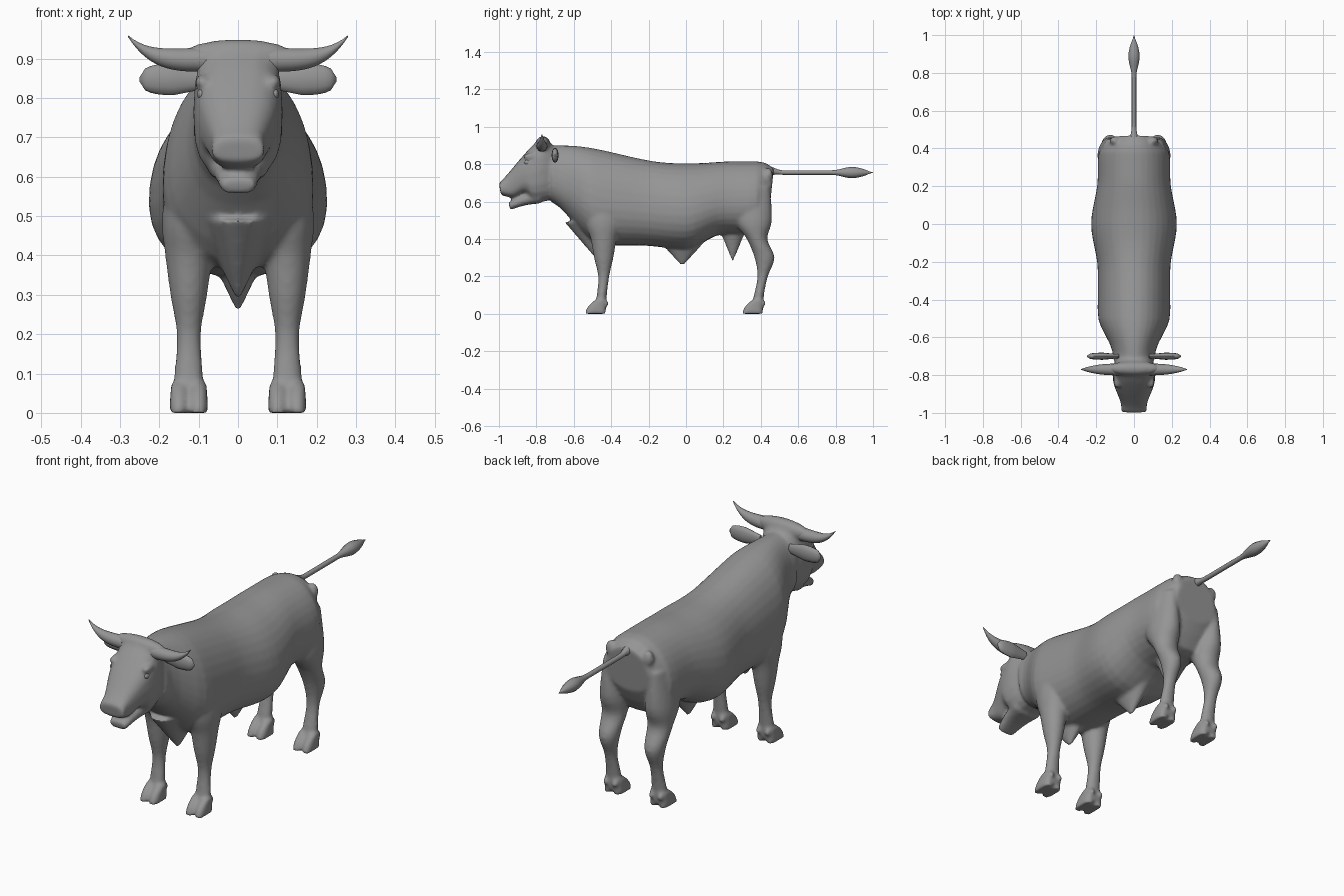
import bpy
import bmesh
from math import sin, cos, pi, copysign
from mathutils import Vector, Matrix

if "Cube" in bpy.data.objects:
    bpy.data.objects.remove(bpy.data.objects["Cube"])

shade = .3
grey = bpy.data.materials.new("hide grey")
grey.use_nodes = True
grey.diffuse_color = (shade, shade, shade, 1)
grey.node_tree.nodes["Principled BSDF"].inputs["Base Color"].default_value = grey.diffuse_color


def ramp(value, start, end):
    """Eased step from zero at start to one at end."""
    t = min(max((value - start) / (end - start), 0), 1)
    return t * t * (3 - 2 * t)


def sample(rule, count):
    """Stations from a rule of t, where t runs from zero to one."""
    return [rule(i / count) for i in range(count + 1)]


def spline(stations, steps=4):
    """Smooth curve through a few stations."""
    knots = [Vector(station) for station in stations]
    knots = [knots[0]] + knots + [knots[-1]]
    result = []
    for a, b, c, d in zip(knots, knots[1:], knots[2:], knots[3:]):
        for i in range(steps):
            t = i / steps
            result.append(b + (c - a) * (t / 2) + (a * 2 - b * 5 + c * 4 - d) * (t * t / 2)
                          + (b * 3 - a - c * 3 + d) * (t ** 3 / 2))
    return result + [knots[-1]]


def loft(bm, stations, center=0, power=1, sides=20, across="x", taper=0):
    """Skin oval rings; a station is (u, v) of one edge, (u, v) of the other, half width."""
    rings = []
    for u_top, v_top, u_low, v_low, width in stations:
        ring = []
        for i in range(sides):
            angle = 2 * pi * i / sides
            side, height = (copysign(abs(f) ** power, f) for f in (cos(angle), sin(angle)))
            blend = (height + 1) / 2
            w = center + width * side * (1 - taper * height)
            u = u_low + (u_top - u_low) * blend
            v = v_low + (v_top - v_low) * blend
            ring.append(bm.verts.new((w, u, v) if across == "x" else (u, w, v)))
        rings.append(ring)
    faces = [bm.faces.new(rings[0]), bm.faces.new(rings[-1])]
    for ring, following in zip(rings, rings[1:]):
        for i in range(sides):
            j = (i + 1) % sides
            faces.append(bm.faces.new((ring[i], ring[j], following[j], following[i])))
    bmesh.ops.recalc_face_normals(bm, faces=faces)


def placed(place, size):
    return Matrix.Translation(place) @ Matrix.Diagonal((*size, 1))


def ball(bm, place, size):
    bmesh.ops.create_uvsphere(bm, u_segments=14, v_segments=8, radius=1, matrix=placed(place, size))


def hanging_cone(bm, place, size):
    bmesh.ops.create_cone(bm, cap_ends=True, segments=16, radius1=.05, radius2=1, depth=2,
                          matrix=placed(place, size))


def finish(bm, name, angle=1):
    mesh = bpy.data.meshes.new(name)
    bm.to_mesh(mesh)
    bm.free()
    mesh.materials.append(grey)
    obj = bpy.data.objects.new(name, mesh)
    bpy.context.collection.objects.link(obj)
    bpy.ops.object.select_all(action="DESELECT")
    obj.select_set(True)
    bpy.context.view_layer.objects.active = obj
    bpy.ops.object.shade_smooth_by_angle(angle=angle)
    return obj


# Trunk and neck: humped back, deep ribs, narrow flank, rounded rump
def trunk(t):
    y = -.72 + 1.185 * t
    top = .805 + .095 * ramp(y, -.05, -.65) + .01 * ramp(y, .05, .25) - .04 * ramp(y, .4, .48)
    low = (.365 + .24 * ramp(y, -.45, -.75) - .02 * ramp(y, -.25, 0) + .08 * ramp(y, 0, .2)
           + .14 * ramp(y, .36, .48))
    width = (.19 + .035 * ramp(abs(y), .25, 0) - .08 * ramp(y, -.48, -.7)
             - .09 * ramp(y, .36, .5))
    return y - .015 * ramp(y, .4, .48) + .02 * ramp(y, .4, .48), top, y - .02 * ramp(y, .4, .48), low, width


bm = bmesh.new()
loft(bm, sample(trunk, 28), power=.92, sides=32, taper=.12)

# Brisket, belly point and scrotum hang under the trunk
hanging_cone(bm, (0, -.47, .39), (.1, .18, .1))
hanging_cone(bm, (0, -.02, .35), (.09, .17, .09))
hanging_cone(bm, (0, .25, .37), (.06, .075, .09))

# Head from poll to muzzle with a crown between the horns, then the open lower jaw
loft(bm, spline([
    (-.68, .86, -.68, .62, .08),
    (-.76, .945, -.76, .6, .11),
    (-.82, .9, -.82, .6, .112),
    (-.88, .835, -.86, .645, .1),
    (-.96, .74, -.92, .62, .072),
    (-1, .7, -.99, .635, .066)]), power=.72)
ball(bm, (0, -.765, .905), (.15, .04, .045))
loft(bm, spline([
    (-.78, .67, -.78, .59, .08),
    (-.86, .645, -.86, .58, .062),
    (-.95, .595, -.94, .555, .045)]), power=.72)


def toe(t):
    return -.54 + .055 * t * t, .075 * t, -.43, .075 * t, .025 - .005 * t


# Legs: both pairs share heights and half widths
leg_x = .125
heights = (.02, .1, .2, .3, .4, .5, .68)
widths = (.04, .037, .031, .047, .06, .068, .045)
legs = {
    "front": ((-.46, -.45, -.44, -.44, -.44, -.44, -.44), (.035, .027, .03, .052, .07, .1, .1), 0),
    "hind": ((.38, .39, .41, .42, .38, .36, .35), (.035, .027, .028, .054, .055, .1, .1), .84),
}
for s in (1, -1):
    for middles, depths, shift in legs.values():
        leg = [(y - d, z, y + d, z, w) for z, y, d, w in zip(heights, middles, depths, widths)]
        loft(bm, spline(leg), center=s * leg_x)
        # Cloven hoof with dewclaws behind
        for offset in (-.025, .025):
            x = s * leg_x + offset
            hoof = [(a + shift, b, c + shift, d, w) for a, b, c, d, w in sample(toe, 4)]
            loft(bm, hoof, center=x, power=.75)
            ball(bm, (x, shift - .428, .055), (.013, .015, .018))
    # Shoulder, brow, nostril and pin bone swellings
    ball(bm, (s * .1, -.49, .62), (.082, .11, .18))
    ball(bm, (s * .09, -.83, .84), (.02, .04, .02))
    ball(bm, (s * .04, -.965, .69), (.028, .028, .028))
    ball(bm, (s * .1, .44, .74), (.03, .025, .04))

body = finish(bm, "body", pi)
blend = body.modifiers.new("Blend", "REMESH")
blend.mode = "VOXEL"
blend.voxel_size = .008
blend.use_smooth_shade = True
relax = body.modifiers.new("Relax", "SMOOTH")
relax.iterations = 9


# Tail held straight back with a tuft
def tail(t):
    y = .44 + .56 * t
    z = .755 + .01 * ramp(t, .15, 0)
    radius = (.012 * ramp(t, 1.02, .9) + .012 * ramp(t, .12, 0)
              + .018 * sin(pi * ramp(t, .6, 1)))
    return y, z + radius, y, z - radius, radius


bm = bmesh.new()
loft(bm, sample(tail, 30), sides=12)
finish(bm, "tail")

for side, s in (("left", 1), ("right", -1)):
    # Horn sweeping out and up to a point
    def horn(t):
        x = s * (.08 + .2 * t)
        z = .897 + .061 * t ** 4
        radius = .029 * (1 - t ** 2.5) + .002
        return x, z + radius, x, z - radius, radius

    bm = bmesh.new()
    loft(bm, sample(horn, 14), center=-.77, sides=14, across="y")
    finish(bm, side + "_horn")

    # Broad flat ear
    def ear(t):
        x = s * (.08 + .17 * t)
        half = .035 * min(1, .5 + t) * (1 - t ** 6) ** .5 + .003
        return x, .85 + half, x, .845 - half, half / 2

    bm = bmesh.new()
    loft(bm, sample(ear, 12), center=-.7, sides=12, across="y")
    finish(bm, side + "_ear")

    # Eye
    bm = bmesh.new()
    ball(bm, (s * .094, -.845, .81), (.01, .02, .014))
    finish(bm, side + "_eye")

# Tongue and lower teeth inside the mouth
bm = bmesh.new()
ball(bm, (0, -.88, .61), (.03, .055, .012))
finish(bm, "tongue")
bm = bmesh.new()
tooth_count = 8
for i in range(tooth_count):
    angle = pi * (i + .5) / tooth_count
    ball(bm, (.034 * cos(angle), -.905 - .03 * sin(angle), .594), (.006, .005, .01))
finish(bm, "lower_teeth")
